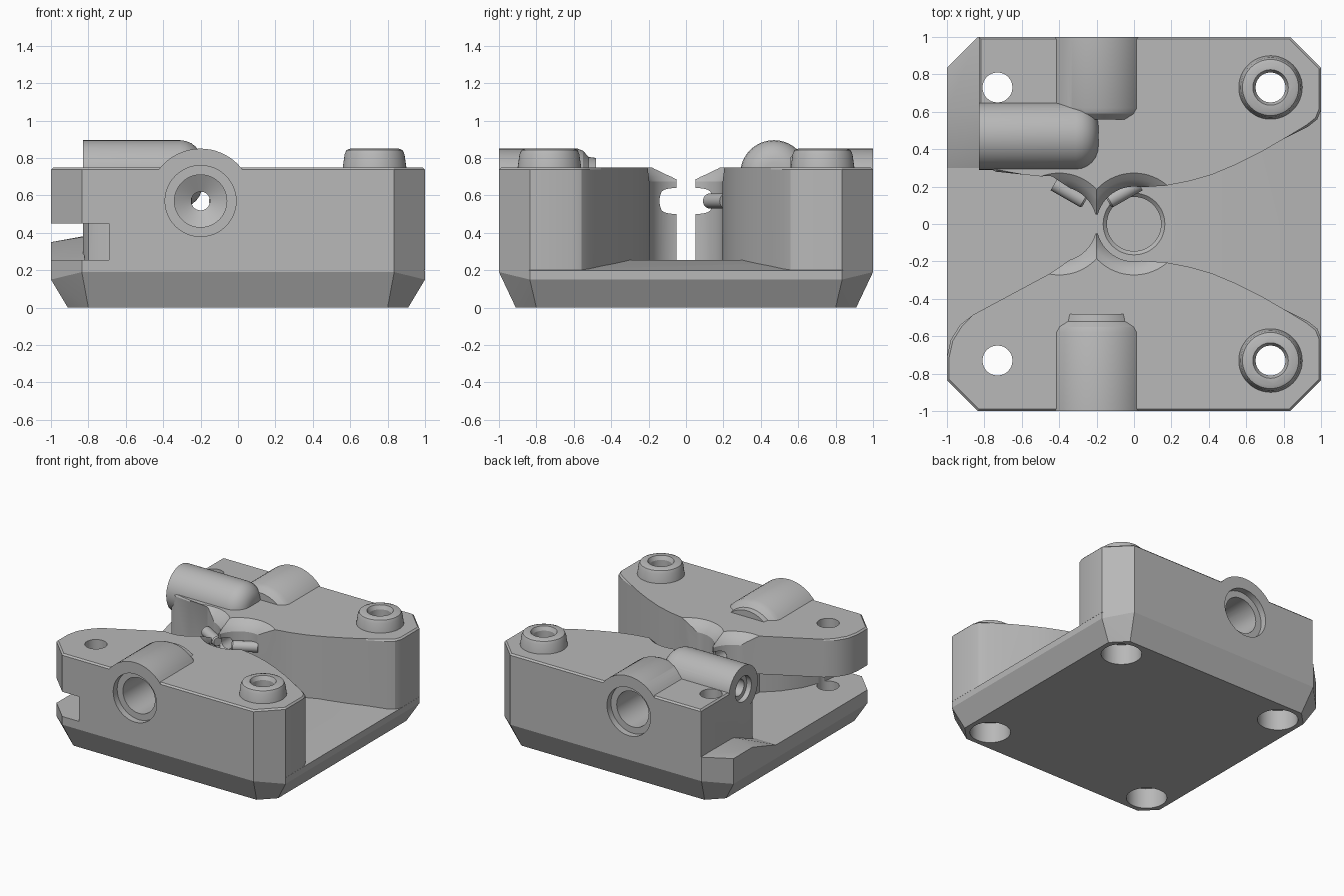
import bpy, bmesh, math
from mathutils import Matrix, Vector

cube = bpy.data.objects.get("Cube")
if cube:
    bpy.data.objects.remove(cube, do_unlink=True)

grey = bpy.data.materials.new("machined_grey")
grey.use_nodes = True
grey.diffuse_color = (0.48, 0.48, 0.48, 1)
bsdf = next(n for n in grey.node_tree.nodes if n.type == "BSDF_PRINCIPLED")
bsdf.inputs["Base Color"].default_value = grey.diffuse_color


def finish(name, bm):
    bmesh.ops.recalc_face_normals(bm, faces=bm.faces)
    mesh = bpy.data.meshes.new(name)
    bm.to_mesh(mesh)
    bm.free()
    mesh.materials.append(grey)
    obj = bpy.data.objects.new(name, mesh)
    bpy.context.scene.collection.objects.link(obj)
    return obj


def lathe(name, profile, origin, axis=(0, 0, 1), sides=48):
    """Closed turned solid from (radius, distance along axis) pairs."""
    bm = bmesh.new()
    turn = Vector((0, 0, 1)).rotation_difference(Vector(axis)).to_matrix().to_4x4()
    place = Matrix.Translation(origin) @ turn
    rings = []
    for r, h in profile:
        angles = [math.tau * i / sides for i in range(sides)]
        rings.append([bm.verts.new(place @ Vector((r * math.cos(a), r * math.sin(a), h)))
                      for a in angles])
    for low, high in zip(rings, rings[1:]):
        for i in range(sides):
            j = (i + 1) % sides
            bm.faces.new((low[i], low[j], high[j], high[i]))
    bm.faces.new(rings[0])
    bm.faces.new(rings[-1])
    return finish(name, bm)


def prism(name, outline, z0, z1, bevel=0.0):
    """Extruded outline with an optional chamfer round its top."""
    bm = bmesh.new()
    low = [bm.verts.new((x, y, z0)) for x, y in outline]
    high = [bm.verts.new((x, y, z1)) for x, y in outline]
    n = len(outline)
    for i in range(n):
        j = (i + 1) % n
        bm.faces.new((low[i], low[j], high[j], high[i]))
    bm.faces.new(low)
    top = bm.faces.new(high)
    if bevel:
        bmesh.ops.bevel(bm, geom=list(top.edges), offset=bevel, segments=1, affect="EDGES")
    return finish(name, bm)


def hull(name, points):
    bm = bmesh.new()
    for p in points:
        bm.verts.new(p)
    bmesh.ops.convex_hull(bm, input=bm.verts)
    return finish(name, bm)


def combine(target, tool, operation):
    tool.hide_render = True
    mod = target.modifiers.new("cut", "BOOLEAN")
    mod.object, mod.operation, mod.solver = tool, operation, "EXACT"
    bpy.ops.object.select_all(action="DESELECT")
    bpy.context.view_layer.objects.active = target
    target.select_set(True)
    bpy.ops.object.modifier_apply(modifier=mod.name)
    bpy.data.objects.remove(tool, do_unlink=True)


def add(target, tool):
    combine(target, tool, "UNION")


def cut(target, tool):
    combine(target, tool, "DIFFERENCE")


def bolt_cutter(sx, sy):
    lip = 0.1 if sx > 0 else 0.08
    return lathe("bolt_cutter", [(0.145, -0.05), (0.145, 0.16), (0.08, 0.16),
                                 (0.08, 0.82), (lip, 0.86), (lip, 1)],
                 (0.73 * sx, 0.73 * sy, 0))


def octagon(half, corner):
    loop = [(corner, -half), (half, -corner), (half, corner), (corner, half)]
    return loop + [(-x, -y) for x, y in loop]


# Base plate: octagon with its lower edges drawn in
FLOOR = 0.255
points = [(x, y, 0) for x, y in octagon(0.91, 0.8)]
points += [(x, y, 0.19 if abs(y) == 1 else 0.15) for x, y in octagon(1, 0.835)]
points += [(x, y, FLOOR) for x, y in octagon(1, 0.835)]
base = hull("base_plate", points)

# Floor falls away toward the open side, with a round seat at the centre
cut(base, hull("floor_slope", [(x, y, z) for y in (-1.2, 1.2) for x, z in
                               ((0.5, FLOOR), (0.5, 0.5), (1.1, 0.188), (1.1, 0.5))]))
cut(base, lathe("seat_cutter", [(0.145, 0.2), (0.145, 0.235), (0.165, FLOOR), (0.165, 0.4)],
                (0, 0, 0)))
for sx in (-1, 1):
    for sy in (-1, 1):
        cut(base, bolt_cutter(sx, sy))

# Block outlines, written for the front side
SWEEP = [(0.835, -1), (1, -0.835), (1, -0.61), (0.98, -0.56), (0.93, -0.52), (0.8, -0.455),
         (0.68, -0.385), (0.55, -0.32), (0.42, -0.265), (0.3, -0.23), (0.17, -0.205),
         (-0.06, -0.19), (-0.06, -0.05), (-0.34, -0.05), (-0.34, -0.19)]
FRONT_END = [(-0.45, -0.265), (-0.86, -0.485), (-0.93, -0.54), (-0.98, -0.62), (-1, -0.71),
             (-1, -0.835), (-0.835, -1)]
BACK_END = [(-0.45, -0.262), (-0.6, -0.265), (-0.74, -0.28), (-0.8, -0.315), (-0.83, -0.38),
            (-0.83, -1)]


def build_block(name, end, s):
    outline = [(x, y * s) for x, y in SWEEP + end]
    block = prism(name, outline, 0.2, 0.75, 0.012)
    inward = (0, s, 0)
    face = (-0.2, -s, 0.57)
    # Raised barrel over the port
    length = 0.42 if s > 0 else 0.38
    add(block, lathe("barrel", [(0.28, 0), (0.28, length), (0.268, length + 0.03),
                                (0.235, length + 0.06)] +
                     ([(0.23, 0.52)] if s > 0 else []), face, inward, 64))
    # Screw boss
    add(block, lathe("boss", [(0.17, 0.6), (0.17, 0.75), (0.16, 0.82), (0.15, 0.842),
                              (0.13, 0.85)], (0.73, -0.73 * s, 0)))
    # Two round wells with flared tops leave a thin fin between them
    for x in (0, -0.4):
        cut(block, lathe("well_cutter", [(0.2, 0.1), (0.2, 0.675), (0.215, 0.7), (0.24, 0.725),
                                         (0.275, 0.752), (0.275, 0.765)], (x, 0, 0), sides=64))
    # Stepped port through to the fin
    cut(block, lathe("port_cutter", [(0.19, -0.05), (0.19, 0.05), (0.14, 0.05), (0.14, 0.55),
                                     (0.05, 0.6), (0.05, 0.85), (0.07, 0.87), (0.07, 1)],
                     face, inward))
    return block


front_block = build_block("front_block", FRONT_END, 1)
back_block = build_block("back_block", BACK_END, -1)

# Side barrel with a rounded end and its own port
dome = [(0.18, 0), (0.18, 0.52)]
dome += [(0.06 + 0.12 * math.cos(a), 0.52 + 0.12 * math.sin(a))
         for a in (math.radians(15 * i) for i in range(1, 7))]
side = (-0.83, 0.47, 0.715)
add(back_block, lathe("side_barrel", dome, side, (1, 0, 0), 64))
cut(back_block, lathe("side_port", [(0.1, -0.05), (0.1, 0.04), (0.065, 0.04), (0.065, 0.55)],
                      side, (1, 0, 0)))

# Undercut below the free end of the front block
cut(front_block, prism("undercut", [(-1.2, -1.2), (-0.69, -1.2), (-0.69, -0.95), (-0.66, -0.75),
                                    (-0.6, -0.6), (-0.5, -0.46), (-0.39, -0.36), (-0.37, 0.1),
                                    (-1.2, 0.1)], 0.1, 0.45))

for sx in (-1, 1):
    cut(front_block, bolt_cutter(sx, -1))
    cut(back_block, bolt_cutter(sx, 1))

# Low ledge and ramp beside the back block
ledge = hull("side_ledge", [(-1, 0.3, 0.22), (-0.82, 0.3, 0.22), (-1, 0.835, 0.22),
                            (-0.835, 1, 0.22), (-0.82, 1, 0.22), (-1, 0.3, FLOOR),
                            (-0.82, 0.3, FLOOR), (-1, 0.6, 0.35), (-0.82, 0.6, 0.38),
                            (-1, 0.835, 0.35), (-0.835, 1, 0.38), (-0.82, 1, 0.38)])
cut(ledge, bolt_cutter(-1, 1))

# Small nozzles in the wells of the back block
nozzles = []
for side_name, x, dx in (("left", 0.0, -0.14), ("right", -0.4, 0.14)):
    nozzles.append(lathe(side_name + "_nozzle", [(0.04, -0.03), (0.04, 0.15), (0.032, 0.16)],
                         (x, 0.2, 0.57), Vector((dx, -0.08, 0)).normalized(), 24))

# Smooth the turned surfaces, keeping hard edges
bpy.ops.object.select_all(action="DESELECT")
for obj in [base, front_block, back_block, ledge] + nozzles:
    obj.select_set(True)
    bpy.context.view_layer.objects.active = obj
bpy.ops.object.shade_smooth_by_angle(angle=math.radians(25))
